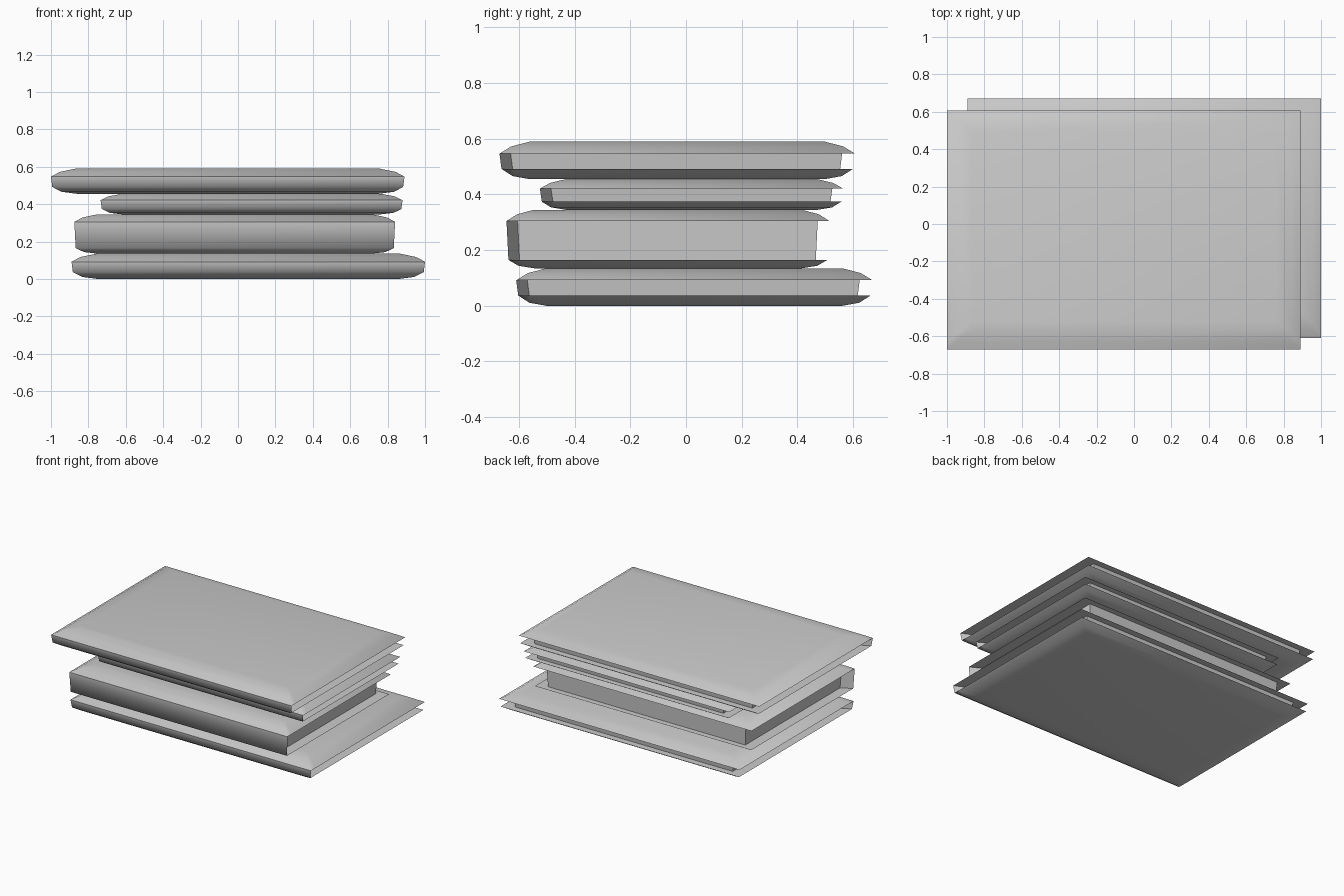
import bpy, bmesh, math

if "Cube" in bpy.data.objects:
    bpy.data.objects.remove(bpy.data.objects["Cube"])


def ring(bm, box, ix, iy, z, page=None):
    """Six-point outline of a book, spine on the -y side; page gives the recess depth."""
    x0, x1, y0, y1 = box
    x0, x1, y0, y1 = x0 + ix, x1 - ix, y0 + iy, y1 - iy
    px, py = page if page else (0, 0)
    ys = y0 + 0.04
    pts = [(x0, y0), (x1, y0), (x1 - px, ys),
           (x1 - px, y1 - py), (x0 + px, y1 - py), (x0 + px, ys)]
    return [bm.verts.new((x, y, z)) for x, y in pts]


def book(name, box, z0, z1, rise, drop):
    w, d = box[1] - box[0], box[3] - box[2]
    page = (0.044 * w, 0.036 * d)
    t = 0.007  # lower cover is slightly smaller
    bm = bmesh.new()
    rings = [
        # lower cover, bevelled outwards
        ring(bm, box, 0.075 * w, 0.085 * d, z0),
        ring(bm, box, 0.03 * w, 0.037 * d, z0 + rise * 0.3),
        ring(bm, box, t, t, z0 + rise),
        # recessed page block
        ring(bm, box, t, t, z0 + rise, page),
        ring(bm, box, 0, 0, z1 - drop, page),
        # upper cover
        ring(bm, box, 0, 0, z1 - drop),
        ring(bm, box, 0.025 * w, 0.033 * d, z1 - drop * 0.4),
        ring(bm, box, 0.07 * w, 0.085 * d, z1),
    ]
    for a, b in zip(rings, rings[1:]):
        for i in range(6):
            j = (i + 1) % 6
            bm.faces.new((a[i], a[j], b[j], b[i]))
    bm.faces.new(rings[0][::-1])
    bm.faces.new(rings[-1])
    bmesh.ops.remove_doubles(bm, verts=bm.verts, dist=0.0005)
    bmesh.ops.recalc_face_normals(bm, faces=bm.faces)
    for f in bm.faces:
        f.smooth = True
    me = bpy.data.meshes.new(name)
    bm.to_mesh(me)
    bm.free()
    me.set_sharp_from_angle(angle=math.radians(60))
    ob = bpy.data.objects.new(name, me)
    bpy.context.collection.objects.link(ob)


# stack of four books, bottom to top
book("bottom_book", (-0.89, 1.0, -0.61, 0.67), 0.0, 0.135, 0.037, 0.043)
book("thick_book", (-0.875, 0.84, -0.645, 0.515), 0.135, 0.345, 0.03, 0.04)
book("small_book", (-0.735, 0.88, -0.525, 0.565), 0.345, 0.455, 0.029, 0.034)
book("top_book", (-1.0, 0.89, -0.67, 0.607), 0.455, 0.59, 0.037, 0.043)
